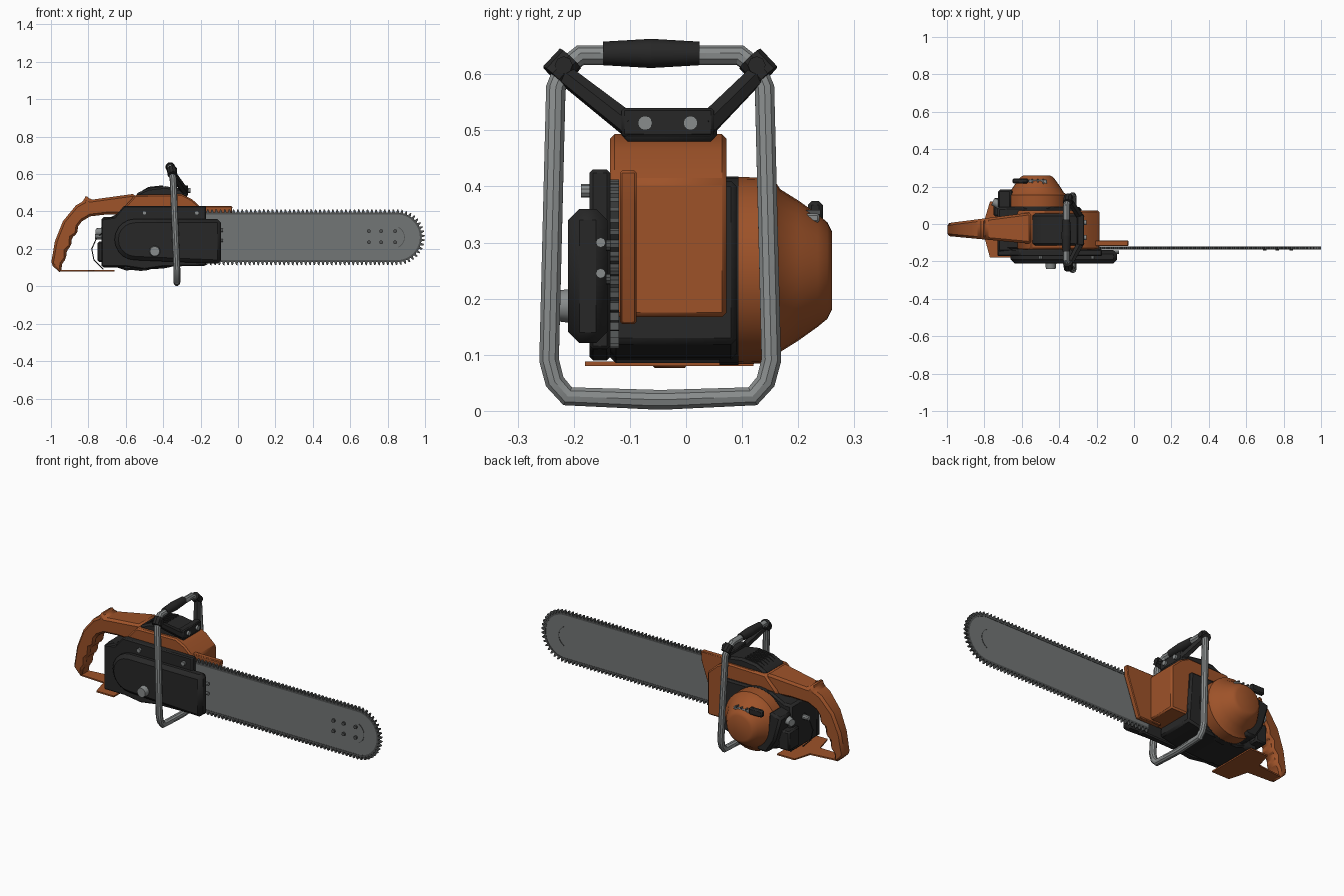
import bpy, bmesh, math
from mathutils import Vector, Matrix

if "Cube" in bpy.data.objects:
    bpy.data.objects.remove(bpy.data.objects["Cube"])


def material(name, *rgb):
    m = bpy.data.materials.new(name)
    m.use_nodes = True
    m.diffuse_color = (*rgb, 1)
    m.node_tree.nodes["Principled BSDF"].inputs["Base Color"].default_value = (*rgb, 1)
    return m


orange = material("burnt orange", 0.34, 0.085, 0.022)
black = material("black plastic", 0.02, 0.02, 0.02)
silver = material("tube silver", 0.25, 0.265, 0.265)
steel = material("bar steel", 0.17, 0.18, 0.18)
dark = material("chain steel", 0.08, 0.085, 0.085)


def smooth(ob):
    bpy.ops.object.select_all(action="DESELECT")
    ob.select_set(True)
    bpy.context.view_layer.objects.active = ob
    bpy.ops.object.shade_smooth_by_angle(angle=math.radians(32))


def finish(bm, name, mat, bevel=0):
    bmesh.ops.recalc_face_normals(bm, faces=bm.faces)
    me = bpy.data.meshes.new(name)
    bm.to_mesh(me)
    bm.free()
    me.materials.append(mat)
    ob = bpy.data.objects.new(name, me)
    bpy.context.collection.objects.link(ob)
    smooth(ob)
    if bevel:
        mod = ob.modifiers.new("bevel", "BEVEL")
        mod.width, mod.segments, mod.limit_method = bevel, 1, "ANGLE"
    return ob


def prism(name, pts, y0, y1, mat, bevel=0, shape=None):
    """Side profile in x and z, pulled from y0 to y1."""
    bm = bmesh.new()
    f = bm.faces.new([bm.verts.new((x, y0, z)) for x, z in pts])
    ext = bmesh.ops.extrude_face_region(bm, geom=[f])["geom"]
    for v in ext:
        if isinstance(v, bmesh.types.BMVert):
            v.co.y = y1
    if shape:
        for v in bm.verts:
            shape(v)
    return finish(bm, name, mat, bevel)


def box(name, lo, hi, mat, bevel=0):
    pts = [(lo[0], lo[2]), (hi[0], lo[2]), (hi[0], hi[2]), (lo[0], hi[2])]
    return prism(name, pts, lo[1], hi[1], mat, bevel)


def rod(name, a, b, r1, mat, r2=None, sides=16):
    """Cylinder or cone from point a to point b."""
    a, b = Vector(a), Vector(b)
    bm = bmesh.new()
    turn = (b - a).to_track_quat("Z", "Y").to_matrix().to_4x4()
    bmesh.ops.create_cone(bm, cap_ends=True, segments=sides, radius1=r1,
                          radius2=r1 if r2 is None else r2, depth=(b - a).length,
                          matrix=Matrix.Translation((a + b) / 2) @ turn)
    return finish(bm, name, mat)


def tube(name, pts, r, mat, cyclic=False):
    cu = bpy.data.curves.new(name, "CURVE")
    cu.dimensions, cu.bevel_depth, cu.bevel_resolution = "3D", r, 3
    cu.use_fill_caps = True
    sp = cu.splines.new("POLY")
    sp.points.add(len(pts) - 1)
    for p, co in zip(sp.points, pts):
        p.co = (*co, 1)
    sp.use_cyclic_u = cyclic
    ob = bpy.data.objects.new(name, cu)
    bpy.context.collection.objects.link(ob)
    cu.materials.append(mat)
    bpy.ops.object.select_all(action="DESELECT")
    ob.select_set(True)
    bpy.context.view_layer.objects.active = ob
    bpy.ops.object.convert(target="MESH")
    smooth(bpy.context.object)


def lathe(name, cx, cz, profile, mat, sides=28):
    """Rings of (y, radius) around an axis along y."""
    bm = bmesh.new()
    rings = [[bm.verts.new((cx + r * math.cos(t), y, cz + r * math.sin(t)))
              for t in (math.tau * i / sides for i in range(sides))] for y, r in profile]
    for a, b in zip(rings, rings[1:]):
        for i in range(sides):
            j = (i + 1) % sides
            bm.faces.new((a[i], a[j], b[j], b[i]))
    bm.faces.new(rings[0])
    bm.faces.new(rings[-1])
    return finish(bm, name, mat)


# Guide bar and toothed chain
BX, BZ, BY = 0.85, 0.262, -0.127
START, RUN, ARC = -0.2, 1.05, math.pi * 0.14


def loop_point(s, r):
    if s < RUN:
        return START + s, BZ + r
    if s > RUN + ARC:
        return BX - (s - RUN - ARC), BZ - r
    t = math.pi / 2 - (s - RUN) / ARC * math.pi
    return BX + r * math.cos(t), BZ + r * math.sin(t)


TOTAL = 2 * RUN + ARC
bar = [loop_point(0, 0.13)]
bar += [loop_point(RUN + ARC * i / 24, 0.13) for i in range(25)] + [loop_point(TOTAL, 0.13)]
prism("guide_bar", bar, BY - 0.006, BY + 0.006, steel)
bm = bmesh.new()
COUNT = 110
pitch = TOTAL / COUNT
pairs = []
for i in range(COUNT):
    for u, r in ((0, 0.132), (0.35, 0.132), (0.5, 0.15), (0.8, 0.147)):
        s = (i + u) * pitch
        pairs.append([bm.verts.new((x, BY - 0.008, z)) for x, z in
                      (loop_point(s, r), loop_point(s, 0.122))])
faces = [bm.faces.new((a[0], b[0], b[1], a[1])) for a, b in zip(pairs, pairs[1:])]
for v in bmesh.ops.extrude_face_region(bm, geom=faces)["geom"]:
    if isinstance(v, bmesh.types.BMVert):
        v.co.y = BY + 0.008
finish(bm, "saw_chain", dark)
for x in (0.70, 0.765, 0.84):
    for z in (0.235, 0.295):
        rod("nose_rivet", (x, BY, z), (x, BY - 0.016, z), 0.01, dark, sides=10)
arc = [(math.cos(t), math.sin(t)) for t in (math.pi * (i / 12 - 0.5) * 0.7 for i in range(13))]
prism("nose_seam", [(0.83 + 0.062 * c, BZ + 0.062 * s) for c, s in arc] +
      [(0.83 + 0.058 * c, BZ + 0.058 * s) for c, s in reversed(arc)],
      BY - 0.008, BY + 0.008, dark)

# Engine housing
prism("engine_shroud", [(-0.64, 0.3), (-0.62, 0.41), (-0.55, 0.488), (-0.3, 0.493), (-0.245, 0.465),
                        (-0.185, 0.41), (-0.185, 0.167), (-0.6, 0.167)], -0.135, 0.072, orange, 0.008)
prism("crankcase", [(-0.7, 0.36), (-0.6, 0.41), (-0.3, 0.41), (-0.28, 0.12), (-0.4, 0.095),
                    (-0.6, 0.085), (-0.7, 0.12)], -0.135, 0.09, black, 0.01)
box("rear_tank", (-0.73, -0.15, 0.1), (-0.6, 0.09, 0.37), black, 0.012)
prism("bumper_plate", [(-0.25, 0.428), (-0.03, 0.428), (-0.035, 0.37), (-0.11, 0.155), (-0.25, 0.155)],
      -0.118, -0.088, orange, 0.004)

# Clutch side cover
prism("clutch_plate", [(-0.73, 0.36), (-0.66, 0.37), (-0.61, 0.43), (-0.17, 0.43), (-0.17, 0.11),
                       (-0.4, 0.105), (-0.5, 0.09), (-0.6, 0.105), (-0.73, 0.105)],
      -0.172, -0.135, black, 0.006)
cap = [(-0.55 + 0.11 * math.cos(t), 0.25 + 0.11 * math.sin(t))
       for t in (math.pi * (0.5 + i / 10) for i in range(11))]
prism("clutch_cover", cap + [(-0.09, 0.12), (-0.09, 0.36)], -0.21, -0.14, black, 0.02)
rod("bar_nut", (-0.445, -0.2, 0.187), (-0.445, -0.24, 0.187), 0.031, silver, 0.026, 12)
for x in (-0.5, -0.22):
    rod("cover_screw", (x, -0.16, 0.392), (x, -0.187, 0.392), 0.012, silver, sides=10)
for z in (0.245, 0.3):
    rod("tension_screw", (-0.18, -0.152, z), (-0.08, -0.152, z), 0.009, silver, sides=8)

# Starter side
SX, SZ = -0.52, 0.25
lathe("starter_backing", SX, SZ, [(0.06, 0.168), (0.094, 0.168)], black)
lathe("starter_housing", SX, SZ, [(0.092, 0.167), (0.155, 0.165), (0.168, 0.145), (0.2, 0.125),
                                  (0.235, 0.1), (0.252, 0.086), (0.26, 0.07)], orange)
box("rope_guide", (-0.565, 0.2, 0.335), (-0.465, 0.238, 0.352), silver, 0.004)
for x in (-0.545, -0.515, -0.485):
    box("guide_rib", (x - 0.004, 0.198, 0.35), (x + 0.004, 0.24, 0.358), dark)
box("pull_handle", (-0.65, 0.217, 0.334), (-0.565, 0.244, 0.374), black, 0.007)
prism("rear_duct", [(-0.73, 0.33), (-0.655, 0.35), (-0.64, 0.24), (-0.56, 0.16), (-0.58, 0.11),
                    (-0.64, 0.11), (-0.69, 0.19)], 0.08, 0.185, black, 0.012)
box("filter_block", (-0.75, 0.04, 0.13), (-0.68, 0.14, 0.24), black, 0.008)
rod("fuel_cap", (-0.71, 0.1, 0.29), (-0.755, 0.12, 0.29), 0.026, silver, 0.02, 12)
rod("choke_knob", (-0.72, -0.02, 0.265), (-0.765, -0.02, 0.265), 0.014, silver, sides=10)
tube("throttle_wire", [(-0.72, -0.03, 0.29), (-0.755, -0.03, 0.26), (-0.782, -0.03, 0.2),
                       (-0.77, -0.03, 0.14), (-0.72, -0.03, 0.09)], 0.003, black)


# Rear handle, widening towards the engine
def taper(v):
    k = (v.co.x + 1) / 0.45
    v.co.y = -0.03 + 0.008 * k + v.co.y * (0.034 + 0.05 * k)


prism("rear_handle", [(-0.55, 0.495), (-0.79, 0.462), (-0.813, 0.49), (-0.826, 0.455), (-0.866, 0.433),
                      (-0.936, 0.348), (-0.979, 0.24), (-1, 0.118), (-0.947, 0.068), (-0.94, 0.12),
                      (-0.918, 0.15), (-0.918, 0.19), (-0.892, 0.215), (-0.89, 0.26), (-0.86, 0.28),
                      (-0.855, 0.32), (-0.834, 0.348), (-0.79, 0.374), (-0.695, 0.385),
                      (-0.55, 0.385)], -1, 1, orange, 0.012, taper)

# Foot guard under the handle, drawn flat
bm = bmesh.new()
foot = [(-0.95, -0.062), (-0.8, -0.07), (-0.77, -0.18), (-0.66, -0.18), (-0.66, 0.12),
        (-0.77, 0.12), (-0.8, 0.02), (-0.95, 0.002)]
f = bm.faces.new([bm.verts.new((x, y, 0.08)) for x, y in foot])
for v in bmesh.ops.extrude_face_region(bm, geom=[f])["geom"]:
    if isinstance(v, bmesh.types.BMVert):
        v.co.z = 0.088
finish(bm, "foot_guard", orange)

# Top vent cover with ribs
prism("top_cover", [(-0.55, 0.48), (-0.535, 0.5), (-0.48, 0.525), (-0.39, 0.535), (-0.28, 0.518),
                    (-0.262, 0.48)], -0.115, 0.055, black, 0.014)
for i in range(6):
    y = -0.09 + i * 0.024
    prism("vent_rib", [(-0.53, 0.5), (-0.48, 0.531), (-0.4, 0.54), (-0.4, 0.52)],
          y, y + 0.01, black)

# Wrap handlebar, leaning back at the top
half = [(0.012, 0.02, 0), (0.165, 0.026, 0), (0.188, 0.052, 0), (0.198, 0.09, 0),
        (0.186, 0.575, 0.02), (0.172, 0.61, 0.028), (0.142, 0.634, 0.034)]
CY = -0.046
path = [(-0.327 - dx, CY + y, z) for y, z, dx in half]
path += [(-0.327 - dx, CY - y, z) for y, z, dx in reversed(half)]
tube("handlebar", path, 0.0185, silver, True)
for a, b, r1, r2 in ((-0.148, -0.062, 0.021, 0.026), (-0.062, 0.024, 0.026, 0.021)):
    rod("front_grip", (-0.362, a, 0.637), (-0.362, b, 0.637), r1, black, r2, 14)

# Handlebar bracket and clamps
box("bracket_plate", (-0.305, -0.115, 0.488), (-0.266, 0.05, 0.54), black, 0.005)
for side, edge in ((-1, -0.1), (1, 0.035)):
    top = CY + side * 0.178
    rod("bracket_arm", (-0.285, edge, 0.508), (-0.35, top, 0.605), 0.022, black, 0.018, 6)
    rod("bar_clamp", (-0.35, CY + side * 0.19, 0.596), (-0.355, CY + side * 0.16, 0.628),
        0.026, black, sides=10)
    rod("clamp_bolt", (-0.372, top - side * 0.006, 0.616), (-0.325, top - side * 0.006, 0.616),
        0.016, black, sides=8)
for y in (-0.073, 0.008):
    rod("bracket_screw", (-0.28, y, 0.513), (-0.255, y, 0.513), 0.013, silver, sides=12)
